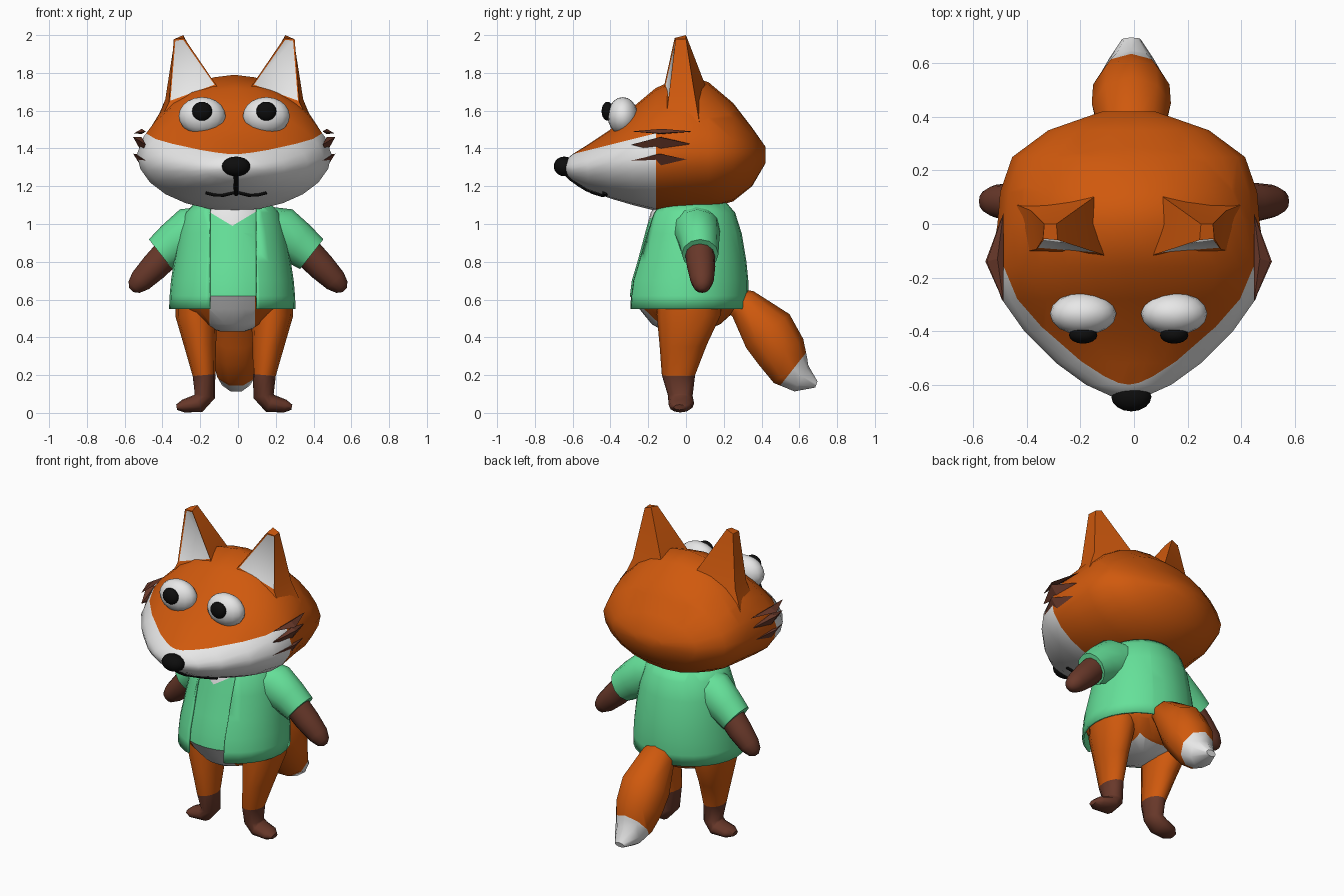
import bpy, bmesh, math
from mathutils import Vector
from mathutils.bvhtree import BVHTree

if "Cube" in bpy.data.objects:
    bpy.data.objects.remove(bpy.data.objects["Cube"])


def mat(name, *rgb):
    m = bpy.data.materials.new(name)
    m.diffuse_color = (*rgb, 1)
    m.use_nodes = True
    m.node_tree.nodes["Principled BSDF"].inputs["Base Color"].default_value = m.diffuse_color
    return m


ORANGE = mat("orange fur", 0.63, 0.10, 0.004)
WHITE = mat("white fur", 0.80, 0.80, 0.80)
BROWN = mat("brown fur", 0.14, 0.04, 0.023)
GREEN = mat("green cloth", 0.13, 0.75, 0.32)
BLACK = mat("black", 0.004, 0.004, 0.004)
HX = -0.02  # the head sits slightly off centre


def finish(name, bm, mats, cuts=(), rule=None, angle=40):
    """Slice along planes, colour faces by rule (-1 deletes), make object."""
    for co, no in cuts:
        bmesh.ops.bisect_plane(bm, geom=bm.verts[:] + bm.edges[:] + bm.faces[:],
                               plane_co=co, plane_no=no, dist=1e-5)
    bmesh.ops.recalc_face_normals(bm, faces=bm.faces)
    if rule:
        gone = []
        for f in bm.faces:
            i = rule(f.calc_center_median())
            if i < 0:
                gone.append(f)
            else:
                f.material_index = i
        bmesh.ops.delete(bm, geom=gone, context='FACES')
    me = bpy.data.meshes.new(name)
    bm.to_mesh(me)
    bm.free()
    for m in mats:
        me.materials.append(m)
    me.shade_smooth()
    me.set_sharp_from_angle(angle=math.radians(angle))
    ob = bpy.data.objects.new(name, me)
    bpy.context.collection.objects.link(ob)
    return ob


def loft(rings, caps=True):
    bm = bmesh.new()
    vs = [[bm.verts.new(p) for p in r] for r in rings]
    n = len(vs[0])
    for a, b in zip(vs, vs[1:]):
        for i in range(n):
            j = (i + 1) % n
            bm.faces.new((a[i], a[j], b[j], b[i]))
    if caps:
        bm.faces.new(vs[0])
        bm.faces.new(vs[-1])
    return bm


def angles(n):
    return [2 * math.pi * i / n for i in range(n)]


def tube(path, side, n=12):
    """Loft along points (x, y, z, radius in bend plane, radius along side)."""
    side, pts, rings = Vector(side), [Vector(p[:3]) for p in path], []
    for i, p in enumerate(path):
        t = pts[min(i + 1, len(pts) - 1)] - pts[max(i - 1, 0)]
        u = side.cross(t).normalized()
        rings.append([pts[i] + u * p[3] * math.cos(a) + side * p[4] * math.sin(a)
                      for a in angles(n)])
    return loft(rings)


def ball(name, loc, radii, material):
    bm = bmesh.new()
    bmesh.ops.create_uvsphere(bm, u_segments=16, v_segments=10, radius=1)
    for v in bm.verts:
        v.co = Vector(loc) + Vector([a * b for a, b in zip(v.co, radii)])
    return finish(name, bm, [material], angle=60)


# Head: sections along y (y, half width, bottom, widest z, top), narrower above
sections = [(-.65, .05, 1.28, 1.30, 1.33), (-.60, .16, 1.23, 1.30, 1.37),
            (-.52, .27, 1.18, 1.31, 1.42), (-.40, .39, 1.135, 1.33, 1.50),
            (-.28, .475, 1.10, 1.35, 1.62), (-.16, .515, 1.07, 1.37, 1.72),
            (0, .49, 1.07, 1.38, 1.79), (.12, .48, 1.08, 1.38, 1.75),
            (.25, .435, 1.12, 1.38, 1.64), (.35, .30, 1.20, 1.37, 1.51),
            (.42, .10, 1.32, 1.37, 1.41)]
bm = loft([[(HX + w * math.cos(a) * (1 - .13 * max(0, math.sin(a))), y,
             m + (t - m if math.sin(a) > 0 else m - b) * math.sin(a))
            for a in angles(24)] for y, w, b, m, t in sections])
head = finish("head", bm, [ORANGE, WHITE],
              [((0, -.16, 0), (0, 1, 0)), ((0, 0, 1.52), (0, -.25, 1))],
              lambda c: int(c.y < -.16 and c.z < 1.52 + .25 * c.y), 60)
me = head.data
surface = BVHTree.FromPolygons([v.co for v in me.vertices],
                               [p.vertices for p in me.polygons])

# Ear rings (inner front, outer front, outer back, inner back), root to tip
ear_rings = [[(.05, -.15, 1.64), (.42, -.11, 1.49), (.44, .08, 1.48), (.08, .18, 1.60)],
             [(.095, -.115, 1.735), (.345, -.095, 1.645), (.365, .05, 1.66), (.13, .10, 1.74)],
             [(.265, -.06, 1.985), (.32, -.055, 1.98), (.315, 0, 1.98), (.27, 0, 2.0)]]

for s, tag in ((-1, "left"), (1, "right")):
    # Ear: flaring block with a white inset front
    bm = loft([[(HX + s * x, y, z) for x, y, z in r] for r in ear_rings])
    bmesh.ops.recalc_face_normals(bm, faces=bm.faces)
    bm.faces.ensure_lookup_table()
    front = bm.faces[4]
    bmesh.ops.inset_region(bm, faces=[front], thickness=.011, depth=-.006)
    front.material_index = 1
    finish(tag + "_ear", bm, [ORANGE, WHITE], angle=50)

    # Cheek tufts: flat spikes (height, half thickness, tip height, tip x)
    for k, (z, h, tz, tx) in enumerate(((1.49, .014, 1.48, .53), (1.42, .04, 1.46, .535),
                                        (1.335, .035, 1.372, .535))):
        bm = bmesh.new()
        for x, y, dz in ((.468, -.29, 0), (.468, .04, 0), (.49, -.13, h), (.49, -.13, -h)):
            bm.verts.new((HX + s * x, y, z + dz))
        bm.verts.new((HX + s * tx, -.14, tz))
        bmesh.ops.convex_hull(bm, input=bm.verts)
        finish(f"{tag}_cheek_tuft_{k + 1}", bm, [BROWN], angle=10)

    # Eyes
    ball(tag + "_eye", (HX + s * .17, -.335, 1.572), (.124, .08, .1), WHITE)
    ball(tag + "_pupil", (HX + s * .17, -.415, 1.597), (.053, .032, .05), BLACK)

    # Sleeve and arm
    finish(tag + "_sleeve",
           tube([(-.01 + s * x, y, z, r, q) for x, y, z, r, q in (
               (.12, .05, .99, .11, .13), (.24, .06, .95, .14, .12),
               (.33, .07, .895, .115, .105), (.40, .075, .84, .1, .097))],
               (0, 1, 0)), [GREEN], angle=60)
    finish(tag + "_arm",
           tube([(s * x, y, z, r, r) for x, y, z, r in (
               (.34, .07, .88, .08), (.44, .08, .775, .075),
               (.515, .085, .70, .062), (.55, .085, .665, .042),
               (.565, .085, .65, .015))], (0, 1, 0)), [BROWN], angle=60)

    # Leg and foot, brown below the ankle
    finish(tag + "_leg",
           tube([(HX + s * x, y, z, r, q) for x, y, z, r, q in (
               (.20, .02, .64, .11, .17), (.20, .015, .52, .112, .17),
               (.18, -.015, .36, .085, .125), (.16, -.04, .20, .06, .088),
               (.155, -.03, .09, .055, .065), (.19, -.025, .05, .05, .068),
               (.27, -.03, .036, .034, .06), (.305, -.035, .03, .014, .03))],
               (0, 1, 0)), [ORANGE, BROWN], rule=lambda c: int(c.z < .2), angle=50)

# Nose
ball("nose", (HX + .01, -.645, 1.305), (.075, .055, .052), BLACK)

# Mouth: thin cords lying on the muzzle
cu = bpy.data.curves.new("mouth", 'CURVE')
cu.dimensions = '3D'
cu.bevel_depth = .013
cu.bevel_resolution = 1
cu.use_fill_caps = True
for line in ([(0, 1.27), (0, 1.24), (0, 1.21), (0, 1.185), (0, 1.16)],
             [(-.16, 1.168), (-.12, 1.158), (-.07, 1.155), (0, 1.172),
              (.07, 1.155), (.12, 1.158), (.16, 1.168)]):
    hits = [surface.ray_cast(Vector((HX + .01 + x, -2, z)), Vector((0, 1, 0)))[0]
            for x, z in line]
    hits = [h for h in hits if h]
    sp = cu.splines.new('POLY')
    sp.points.add(len(hits) - 1)
    for p, h in zip(sp.points, hits):
        p.co = (*h, 1)
cu.materials.append(BLACK)
bpy.context.collection.objects.link(bpy.data.objects.new("mouth", cu))


def stack(rows, shrink=0):
    """Horizontal rings from (z, half width, front y, back y)."""
    return [[(-.03 + (w - shrink) * math.cos(a),
              (f + b) / 2 + ((b - f) / 2 - shrink) * math.sin(a), z)
             for a in angles(28)] for z, w, f, b in rows]


upper = [(.62, .332, -.315, .33), (.70, .325, -.305, .33), (.80, .31, -.275, .32),
         (.95, .285, -.235, .295), (1.06, .25, -.205, .26), (1.13, .18, -.16, .2)]

# Jacket: open shell with a front opening
bm = loft(stack([(.55, .335, -.318, .325)] + upper), caps=False)
jacket = finish("jacket", bm, [GREEN], [((-.15, 0, 0), (1, 0, 0)), ((.1, 0, 0), (1, 0, 0))],
                lambda c: -1 if -.15 < c.x < .1 and c.y < 0 else 0)
mod = jacket.modifiers.new("thickness", 'SOLIDIFY')
mod.thickness = .012


# Torso: green shirt with white neck, white belly, orange hips
def torso_colour(c):
    if c.z < .62:
        return 1 if -.15 < c.x < .09 and c.y < .16 else 0
    return 1 if c.z - .99 > .6 * abs(c.x + .03) and c.y < 0 else 2


bm = loft(stack([(.43, .08, -.13, .11), (.47, .20, -.20, .20),
                 (.55, .30, -.265, .29)] + upper, .018))
finish("torso", bm, [ORANGE, WHITE, GREEN],
       [((-.15, 0, 0), (1, 0, 0)), ((.09, 0, 0), (1, 0, 0)), ((0, .16, 0), (0, 1, 0)),
        ((-.03, 0, .99), (.6, 0, 1)), ((-.03, 0, .99), (-.6, 0, 1))], torso_colour)

# Tail with white tip
bm = tube([(-.01, .20, .62, .05, .06), (-.01, .30, .575, .09, .11),
           (-.01, .43, .43, .15, .15), (-.01, .50, .32, .14, .145),
           (-.01, .55, .225, .115, .115), (-.01, .61, .18, .08, .085),
           (-.01, .69, .15, .018, .035)], (1, 0, 0), 9)
finish("tail", bm, [ORANGE, WHITE], [((0, .55, .21), (0, .165, -.13))],
       lambda c: int(.165 * (c.y - .55) - .13 * (c.z - .21) > 0), angle=50)
